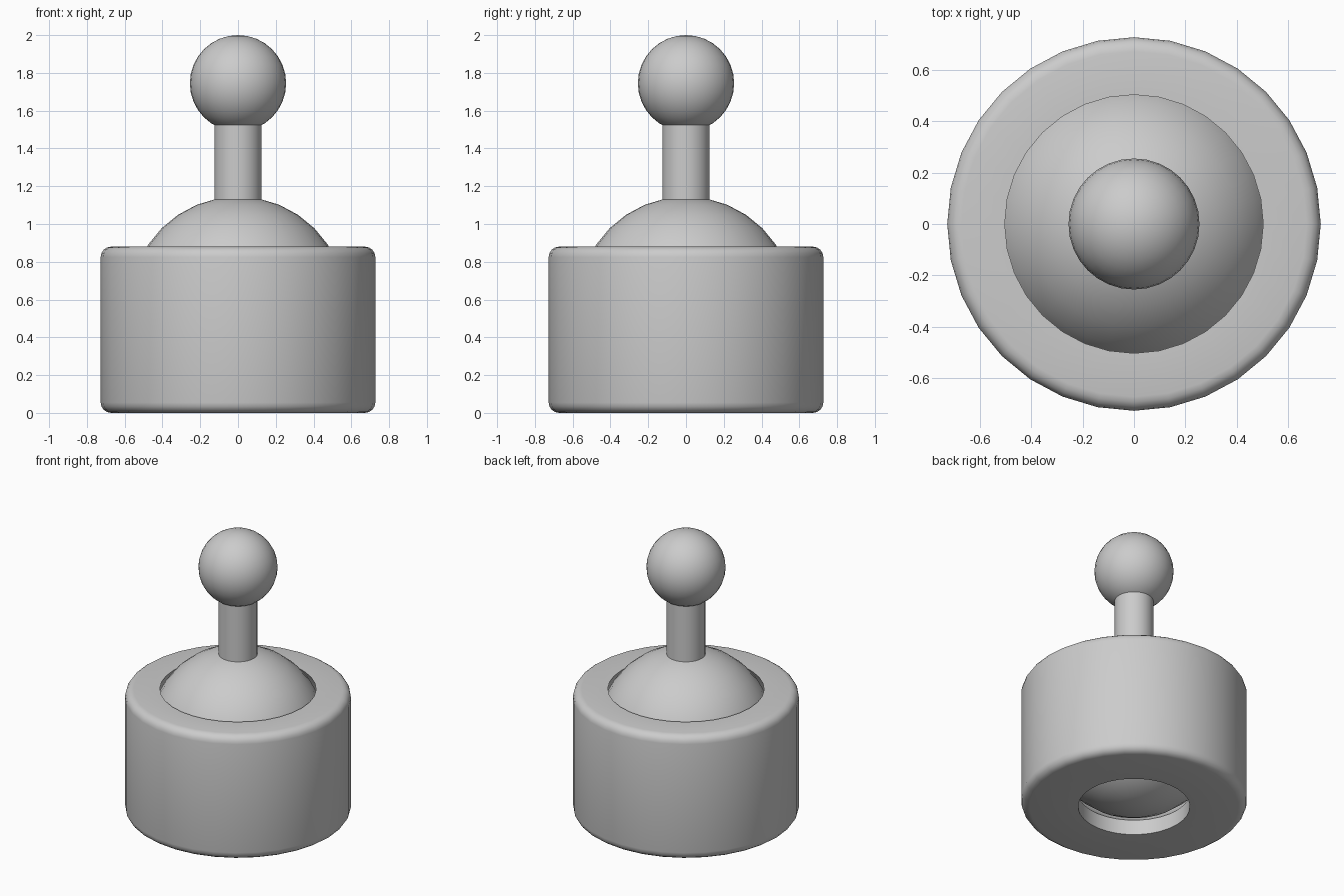
import bpy, bmesh, math
from mathutils import Matrix

cube = bpy.data.objects.get("Cube")
if cube:
    bpy.data.objects.remove(cube, do_unlink=True)

grey = bpy.data.materials.new("plain grey")
grey.use_nodes = True
colour = (0.6, 0.6, 0.6, 1)
grey.diffuse_color = colour
grey.node_tree.nodes["Principled BSDF"].inputs["Base Color"].default_value = colour

SIDES = 32
BALL_Z, BALL_R = 0.573, 0.572      # pivot ball inside the housing
KNOB_R = 0.255


def finish(name, bm):
    """Turn a bmesh into a smooth-shaded object with sharp edges kept."""
    bmesh.ops.recalc_face_normals(bm, faces=bm.faces)
    mesh = bpy.data.meshes.new(name)
    bm.to_mesh(mesh)
    bm.free()
    mesh.materials.append(grey)
    obj = bpy.data.objects.new(name, mesh)
    bpy.context.collection.objects.link(obj)
    bpy.ops.object.select_all(action='DESELECT')
    obj.select_set(True)
    bpy.context.view_layer.objects.active = obj
    bpy.ops.object.shade_smooth_by_angle(angle=math.radians(35))
    return obj


def ball(name, radius, z):
    bm = bmesh.new()
    bmesh.ops.create_uvsphere(bm, u_segments=SIDES, v_segments=SIDES // 2,
                              radius=radius, matrix=Matrix.Translation((0, 0, z)))
    return finish(name, bm)


def lathe(name, profile):
    """Revolve a closed (radius, height) loop around z."""
    bm = bmesh.new()
    verts = [bm.verts.new((r, 0, z)) for r, z in profile]
    edges = [bm.edges.new((verts[i - 1], verts[i])) for i in range(len(verts))]
    bmesh.ops.spin(bm, geom=verts + edges, cent=(0, 0, 0), axis=(0, 0, 1),
                   angle=2 * math.pi, steps=SIDES, use_merge=True)
    bmesh.ops.remove_doubles(bm, verts=bm.verts, dist=0.0001)
    return finish(name, bm)


# Housing: rounded outer rims, spherical socket, open at both ends
outer, top, rim = 0.727, 0.88, 0.055
mouth, drain = 0.503, 0.36
profile = [(drain, 0)]
for z, start in ((rim, -90), (top - rim, 0)):
    for i in range(5):
        a = math.radians(start + 22.5 * i)
        profile.append((outer - rim + rim * math.cos(a), z + rim * math.sin(a)))
socket_r = math.hypot(mouth, top - BALL_Z)
high = math.asin((top - BALL_Z) / socket_r)
low = -math.acos(drain / socket_r)
for i in range(13):
    a = high + (low - high) * i / 12
    profile.append((socket_r * math.cos(a), BALL_Z + socket_r * math.sin(a)))
lathe("housing", profile)

# Pivot ball, stem and knob
ball("pivot_ball", BALL_R, BALL_Z)
ball("knob", KNOB_R, 2 - KNOB_R)

bm = bmesh.new()
bottom, tip = 1.1, 1.56
bmesh.ops.create_cone(bm, cap_ends=True, segments=SIDES, radius1=0.125, radius2=0.125,
                      depth=tip - bottom,
                      matrix=Matrix.Translation((0, 0, (bottom + tip) / 2)))
finish("stem", bm)
